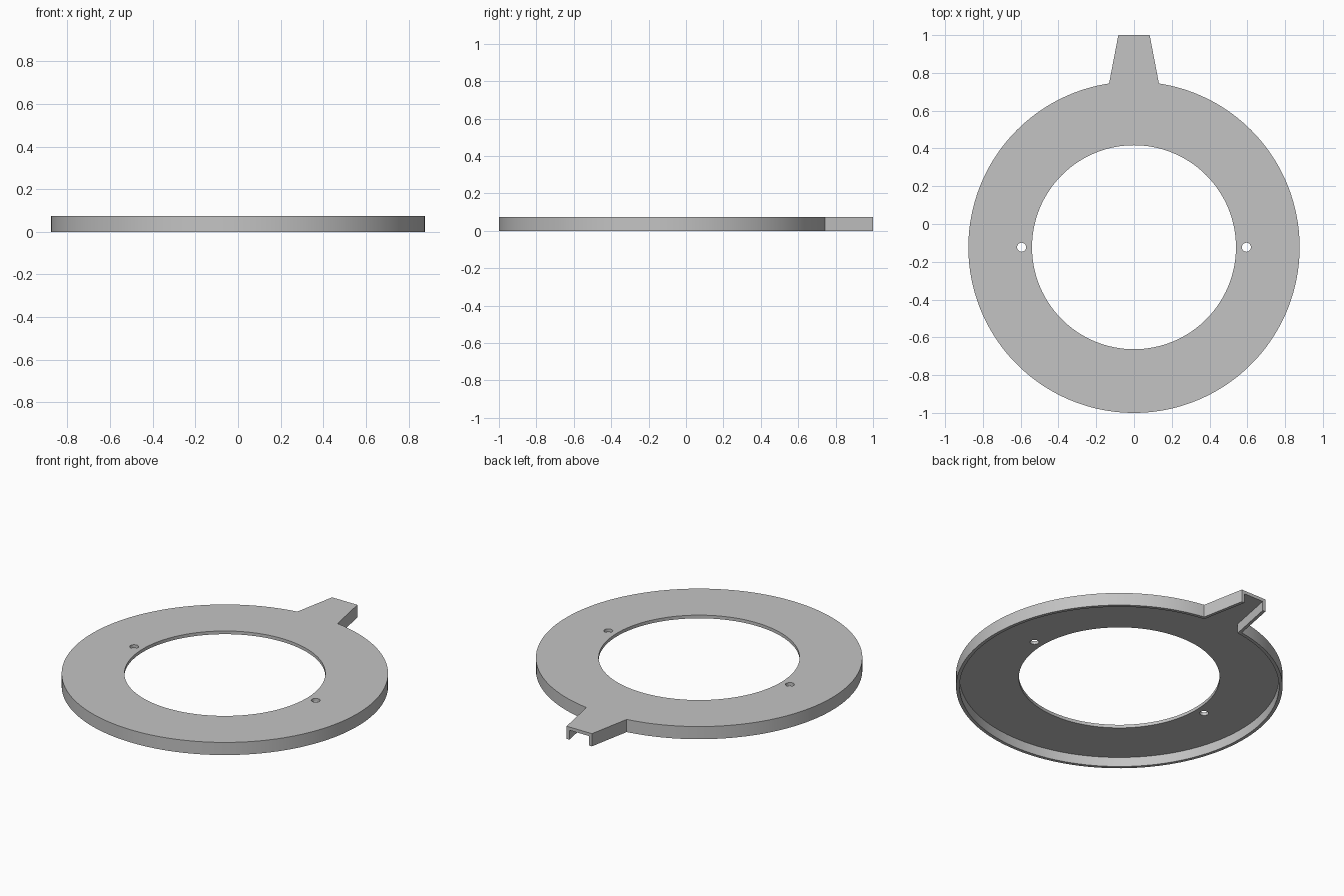
import bpy, bmesh
from math import sin, cos, pi, asin

cube = bpy.data.objects.get("Cube")
if cube:
    bpy.data.objects.remove(cube)

HEIGHT, WALL = 0.075, 0.019
CENTRE_Y, RADIUS = -0.123, 0.877
TAPER = 0.195   # how fast the tab narrows along y

grey = bpy.data.materials.new("plain grey")
grey.use_nodes = True
colour = (0.55, 0.55, 0.55, 1)
grey.diffuse_color = colour
grey.node_tree.nodes["Principled BSDF"].inputs["Base Color"].default_value = colour


def circle(x, r, n):
    return [(x + r * cos(2 * pi * i / n), CENTRE_Y + r * sin(2 * pi * i / n)) for i in range(n)]


def tabbed_disc(r, root, tip, tip_y, n=160):
    """Disc outline with a tapered tab pointing to +y."""
    gap = asin(root / r)
    sweep = 2 * pi - 2 * gap
    angles = [pi / 2 + gap + sweep * i / n for i in range(n + 1)]
    arc = [(r * cos(a), CENTRE_Y + r * sin(a)) for a in angles]
    return arc + [(tip, tip_y), (-tip, tip_y)]


def prism(name, loops, z0, z1):
    """Extrude flat outlines; inner loops become holes."""
    curve = bpy.data.curves.new(name + " outline", "CURVE")
    curve.dimensions = "2D"
    curve.fill_mode = "BOTH"
    curve.extrude = (z1 - z0) / 2
    for loop in loops:
        spline = curve.splines.new("POLY")
        spline.points.add(len(loop) - 1)
        for point, (x, y) in zip(spline.points, loop):
            point.co = (x, y, 0, 1)
        spline.use_cyclic_u = True
    temp = bpy.data.objects.new(name + " outline", curve)
    bpy.context.collection.objects.link(temp)
    graph = bpy.context.evaluated_depsgraph_get()
    mesh = bpy.data.meshes.new_from_object(temp.evaluated_get(graph))
    bpy.data.objects.remove(temp)
    bm = bmesh.new()
    bm.from_mesh(mesh)
    bmesh.ops.remove_doubles(bm, verts=bm.verts, dist=1e-5)
    bmesh.ops.recalc_face_normals(bm, faces=bm.faces)
    bmesh.ops.translate(bm, verts=bm.verts, vec=(0, 0, (z0 + z1) / 2))
    bm.to_mesh(mesh)
    bm.free()
    mesh.materials.clear()
    mesh.materials.append(grey)
    obj = bpy.data.objects.new(name, mesh)
    bpy.context.collection.objects.link(obj)
    return obj


# Ring with pointer tab, central opening and two pin holes
ring = prism("ring_cover", [
    tabbed_disc(RADIUS, 0.132, 0.083, 1.0),
    circle(0, 0.54, 128),
    circle(-0.595, 0.024, 32),
    circle(0.595, 0.024, 32),
], 0, HEIGHT)

# Hollow underside, running out through the open end of the tab
over = 0.1
cavity = prism("underside_cutter", [
    tabbed_disc(RADIUS - WALL, 0.117, 0.083 - WALL - TAPER * over, 1.0 + over),
], -0.1, HEIGHT - WALL)
cavity.hide_render = True

cut = ring.modifiers.new("hollow", "BOOLEAN")
cut.operation = "DIFFERENCE"
cut.solver = "EXACT"
cut.object = cavity

bpy.ops.object.select_all(action="DESELECT")
bpy.context.view_layer.objects.active = ring
ring.select_set(True)
bpy.ops.object.modifier_apply(modifier=cut.name)
bpy.data.objects.remove(cavity)
bpy.ops.object.shade_smooth_by_angle(angle=pi / 6)
